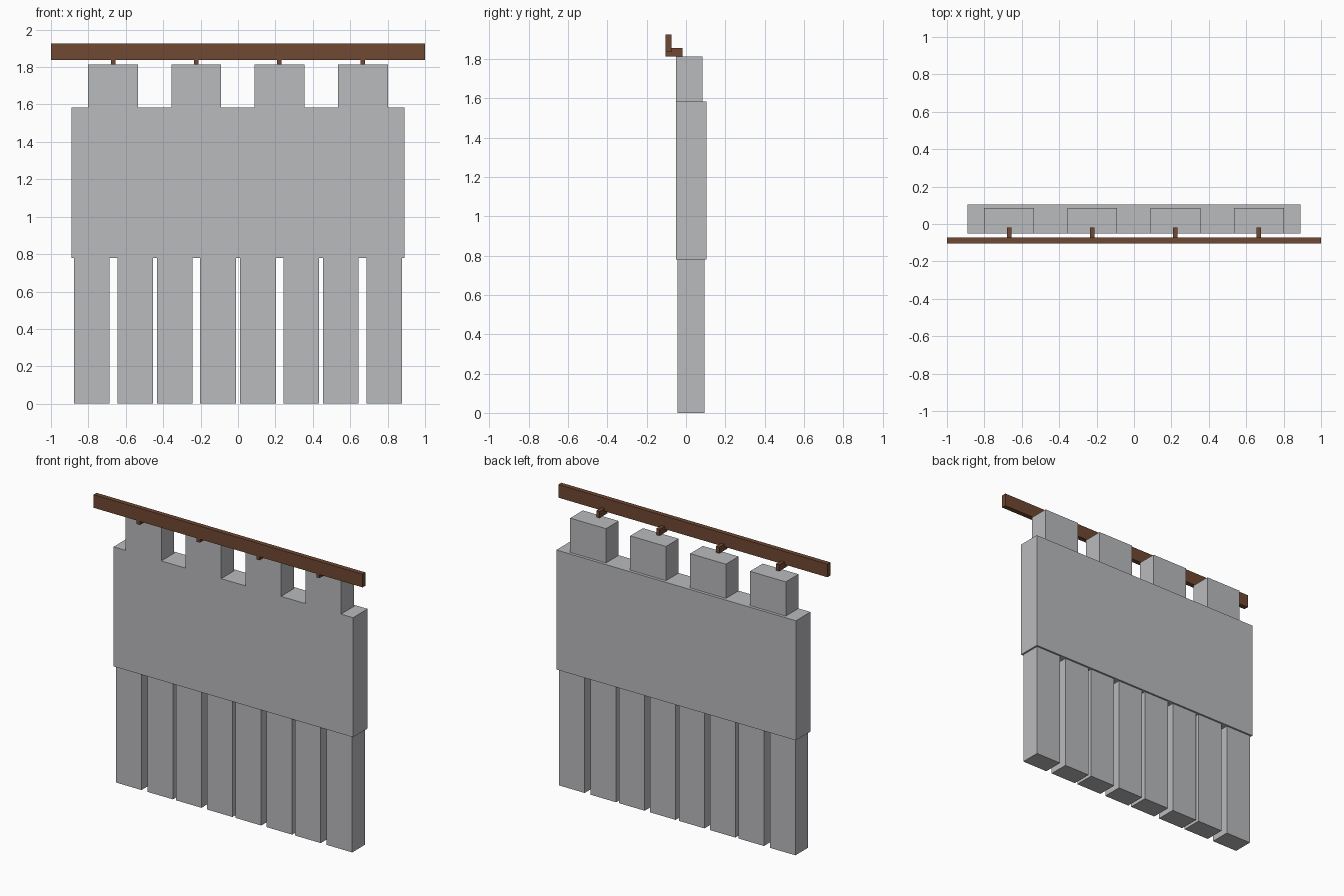
import bpy

if "Cube" in bpy.data.objects:
    bpy.data.objects.remove(bpy.data.objects["Cube"])


def material(name, rgb):
    m = bpy.data.materials.new(name)
    m.diffuse_color = (*rgb, 1.0)
    m.use_nodes = True
    m.node_tree.nodes["Principled BSDF"].inputs["Base Color"].default_value = m.diffuse_color
    return m


grey = material("grey", (0.49, 0.495, 0.515))
brown = material("brown", (0.16, 0.065, 0.032))


def box(name, mat, x, y, z):
    """Axis-aligned box from (min, max) pairs."""
    bpy.ops.mesh.primitive_cube_add(size=1)
    ob = bpy.context.object
    ob.name = name
    ob.location = [(a + b) / 2 for a, b in (x, y, z)]
    ob.scale = [b - a for a, b in (x, y, z)]
    bpy.ops.object.transform_apply(location=True, rotation=False, scale=True)
    ob.data.materials.append(mat)
    return ob


FRONT, BACK = -0.05, 0.105

# main wall panel
box("wall_panel", grey, (-0.89, 0.89), (FRONT, BACK), (0.78, 1.583))

# four upper blocks, flush with the panel front
for i, x in enumerate((-0.668, -0.223, 0.222, 0.668)):
    box(f"upper_block_{i + 1}", grey, (x - 0.133, x + 0.133), (FRONT, 0.085), (1.583, 1.813))

# eight lower slats, mirrored about the centre
for i, x in enumerate((0.107, 0.337, 0.549, 0.783)):
    for side, s in (("left", -1), ("right", 1)):
        box(f"lower_slat_{side}_{i + 1}", grey, (s * x - 0.095, s * x + 0.095),
            (-0.042, 0.093), (0.0, 0.78))

# hanging rail and its four brackets
box("rail", brown, (-1.0, 1.0), (-0.105, -0.073), (1.837, 1.925))
for i, x in enumerate((-0.668, -0.223, 0.221, 0.667)):
    box(f"rail_bracket_{i + 1}", brown, (x - 0.012, x + 0.012), (-0.104, -0.018), (1.813, 1.856))
